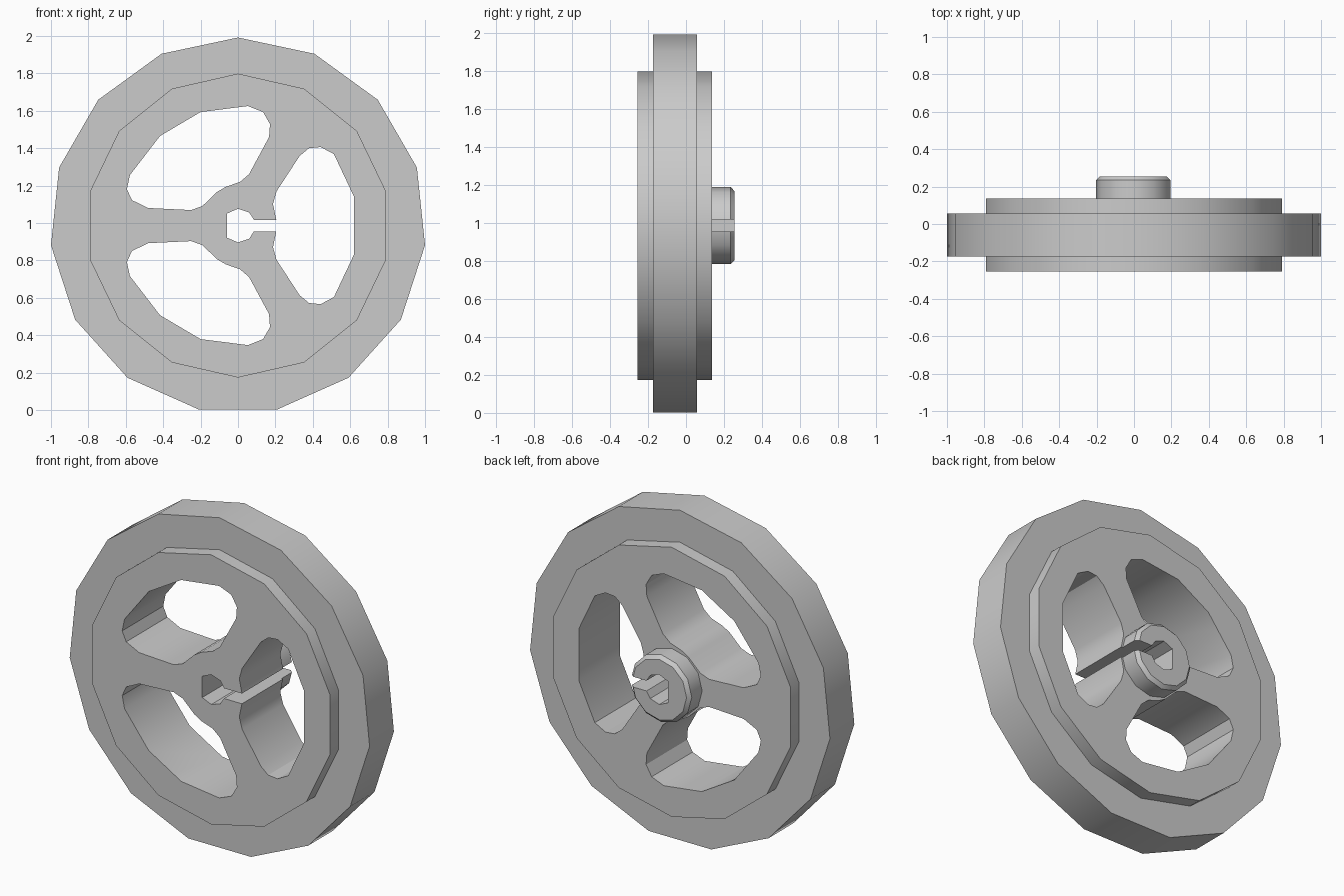
import bpy, bmesh
from math import sin, cos, pi, radians

cube = bpy.data.objects.get("Cube")
if cube:
    bpy.data.objects.remove(cube)

CZ = 0.986  # axle height

grey = bpy.data.materials.new("plain grey")
grey.use_nodes = True
grey.diffuse_color = (0.6, 0.6, 0.6, 1)
grey.node_tree.nodes["Principled BSDF"].inputs["Base Color"].default_value = (0.6, 0.6, 0.6, 1)


def polygon(radius, sides):
    """Regular outline with one corner straight up."""
    return [(radius * sin(2 * pi * i / sides), radius * cos(2 * pi * i / sides)) for i in range(sides)]


def prism(name, outline, y0, y1, chamfer=0):
    """Extrude an (x, z) outline along y, optionally chamfering the rear rim."""
    bm = bmesh.new()
    face = bm.faces.new([bm.verts.new((x, y0, z + CZ)) for x, z in outline])
    out = bmesh.ops.extrude_face_region(bm, geom=[face], use_keep_orig=True)
    moved = [v for v in out["geom"] if isinstance(v, bmesh.types.BMVert)]
    bmesh.ops.translate(bm, verts=moved, vec=(0, y1 - y0, 0))
    if chamfer:
        rim = [e for e in bm.edges if all(v.co.y > y1 - 1e-4 for v in e.verts)]
        bmesh.ops.bevel(bm, geom=rim, offset=chamfer, segments=1, affect='EDGES')
    bmesh.ops.recalc_face_normals(bm, faces=bm.faces)
    mesh = bpy.data.meshes.new(name)
    bm.to_mesh(mesh)
    bm.free()
    mesh.materials.append(grey)
    obj = bpy.data.objects.new(name, mesh)
    bpy.context.collection.objects.link(obj)
    return obj


def combine(target, tool, operation):
    """Apply a boolean and discard the tool object."""
    mod = target.modifiers.new("boolean", 'BOOLEAN')
    mod.object, mod.operation, mod.solver = tool, operation, 'EXACT'
    bpy.context.view_layer.objects.active = target
    bpy.ops.object.modifier_apply(modifier=mod.name)
    bpy.data.objects.remove(tool)


def flip(outline):
    return [(x, -z) for x, z in reversed(outline)]


# Window outlines between the three spokes, relative to the axle
upper_window = [(-.594, .195), (-.578, .27), (-.417, .479), (-.2, .607), (.053, .639),
                (.134, .607), (.171, .543), (.166, .473), (.059, .275), (.01, .233),
                (-.064, .208), (-.112, .18), (-.19, .105), (-.25, .083), (-.48, .094), (-.567, .136)]
side_half = [(.205, .03), (.187, .115), (.206, .183), (.33, .373),
             (.38, .414), (.442, .42), (.513, .382), (.62, .155)]
side_window = side_half + flip(side_half)

# Axle bore with a slot opening towards +x
bore_half = [(.3, .031), (.085, .031), (.06, .07), (0, .09), (-.06, .064)]
keyhole = bore_half + flip(bore_half)

# Wheel: wide rim, thicker inner disc, windows and bore cut through
wheel = prism("wheel", polygon(1.0055, 15), -.175, .057)
combine(wheel, prism("disc", polygon(.8125, 14), -.255, .136), 'UNION')
for outline in (upper_window, flip(upper_window), side_window, keyhole):
    combine(wheel, prism("cutter", outline, -.5, .5), 'DIFFERENCE')

# Split collar on the rear
hub = prism("hub_collar", polygon(.203, 12), .134, .255, chamfer=.02)
combine(hub, prism("cutter", keyhole, -.5, .5), 'DIFFERENCE')

# Rounded surfaces with crisp edges
for obj in (wheel, hub):
    bpy.ops.object.select_all(action='DESELECT')
    obj.select_set(True)
    bpy.context.view_layer.objects.active = obj
    bpy.ops.object.shade_smooth_by_angle(angle=radians(32))
